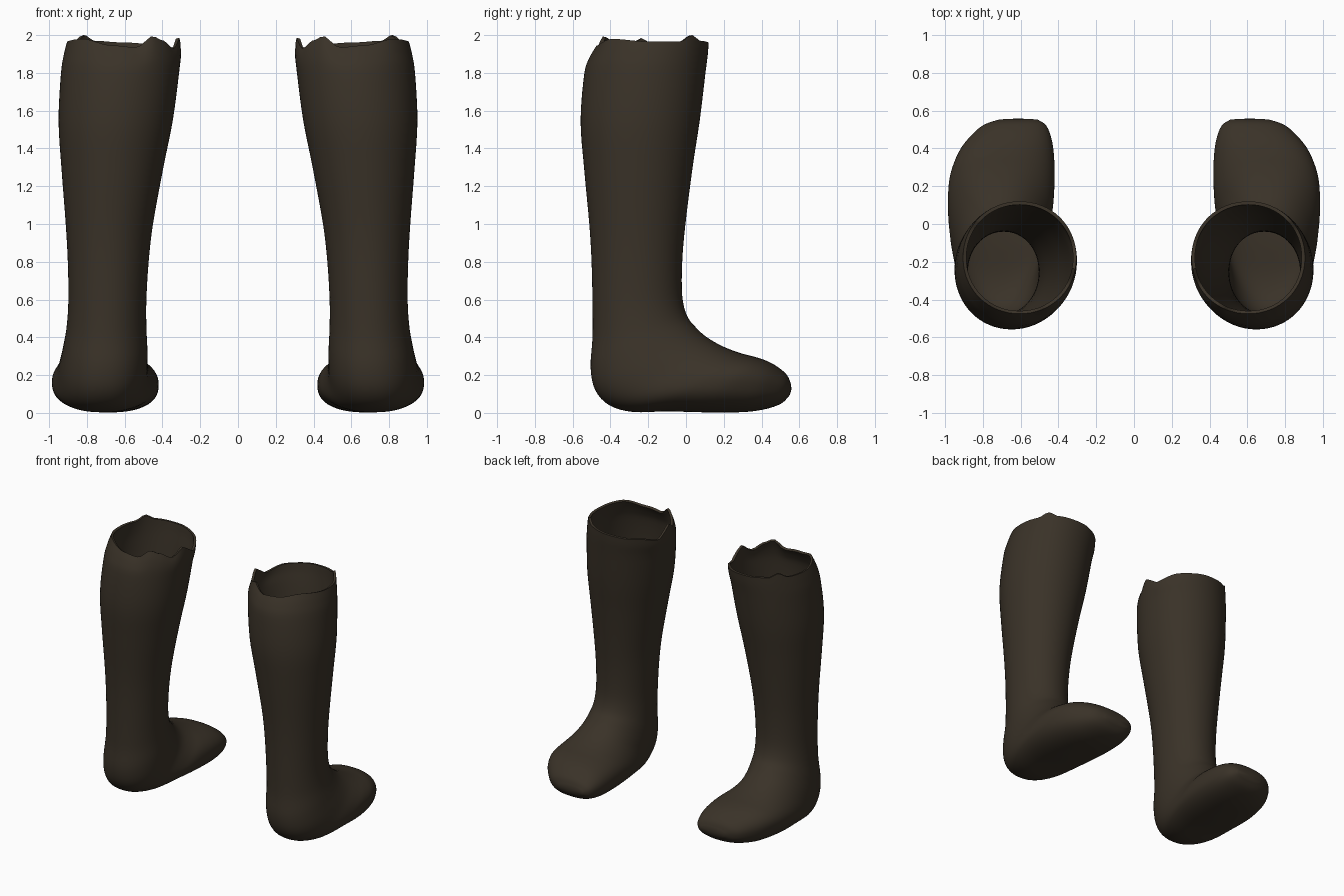
import bpy, bmesh, math
from mathutils import Vector

if "Cube" in bpy.data.objects:
    bpy.data.objects.remove(bpy.data.objects["Cube"])

SEG = 64      # points around each section
STEPS = 4     # smooth steps between sections

# Sections from rim to toe: back/sole y, z, front/instep y, z, outer x, inner x
SECTIONS = [
    (-0.475, 1.97, 0.120, 1.97, 0.905, 0.305),
    (-0.510, 1.90, 0.115, 1.90, 0.922, 0.302),
    (-0.538, 1.80, 0.103, 1.80, 0.937, 0.312),
    (-0.558, 1.55, 0.073, 1.55, 0.950, 0.345),
    (-0.540, 1.30, 0.035, 1.30, 0.935, 0.395),
    (-0.512, 1.00, -0.003, 1.00, 0.912, 0.450),
    (-0.500, 0.80, -0.020, 0.80, 0.901, 0.473),
    (-0.495, 0.58, -0.020, 0.62, 0.898, 0.485),
    (-0.495, 0.40, 0.005, 0.515, 0.907, 0.485),
    (-0.505, 0.24, 0.050, 0.455, 0.925, 0.480),
    (-0.480, 0.12, 0.100, 0.408, 0.942, 0.478),
    (-0.405, 0.04, 0.160, 0.370, 0.957, 0.475),
    (-0.280, 0.005, 0.230, 0.337, 0.975, 0.455),
    (-0.100, 0.008, 0.300, 0.313, 0.985, 0.430),
    (0.100, 0.003, 0.370, 0.295, 0.975, 0.420),
    (0.300, 0.004, 0.435, 0.272, 0.930, 0.424),
    (0.420, 0.020, 0.490, 0.240, 0.870, 0.438),
    (0.505, 0.050, 0.535, 0.200, 0.800, 0.465),
    (0.550, 0.095, 0.555, 0.155, 0.715, 0.510),
]

# Torn rim: angle in degrees (0 = inner side, 90 = toe side), height
RIM = [(0, 1.95), (12, 1.91), (45, 1.945), (90, 1.96), (122, 1.97), (135, 2.0),
       (150, 1.965), (180, 1.965), (225, 1.98), (260, 1.945), (284, 1.935),
       (302, 1.995), (312, 1.975), (332, 1.93), (350, 1.985), (360, 1.95)]


def rim_height(deg):
    for (a, za), (b, zb) in zip(RIM, RIM[1:]):
        if a <= deg <= b:
            t = (deg - a) / (b - a)
            t = t * t * (3 - 2 * t)
            return za + (zb - za) * t
    return 1.97


def smooth_rows(rows):
    """Pass a smooth curve through all sections."""
    out = []
    n = len(rows)
    for i in range(n - 1):
        p = [rows[max(0, i - 1)], rows[i], rows[i + 1], rows[min(n - 1, i + 2)]]
        for s in range(STEPS):
            t = s / STEPS
            out.append([0.5 * (2 * b + (c - a) * t + (2 * a - 5 * b + 4 * c - d) * t * t
                               + (3 * b - a - 3 * c + d) * t ** 3)
                        for a, b, c, d in zip(*p)])
    out.append(list(rows[-1]))
    return out


def power(v, e):
    return math.copysign(abs(v) ** e, v)


def make_boot(name, side, mat):
    bm = bmesh.new()
    rings = []
    rows = smooth_rows(SECTIONS)
    for k, (by, bz, fy, fz, xo, xi) in enumerate(rows):
        # the foot is a little squarer in section than the leg
        foot = min(1, max(0, (k / STEPS - 8) / 4))
        e = 2 / (2.05 + 0.3 * foot)
        cx, hw = (xo + xi) / 2, (xo - xi) / 2
        ring = []
        for j in range(SEG):
            a = 2 * math.pi * j / SEG
            u, w = power(math.cos(a), e), power(math.sin(a), e)
            x = cx + hw * u
            y = (by + fy) / 2 + (fy - by) / 2 * w
            z = (bz + fz) / 2 + (fz - bz) / 2 * w
            if z > 1.8:
                deg = math.degrees(math.atan2(y + 0.18, 0.61 - x)) % 360
                z += (rim_height(deg) - 1.97) * (z - 1.8) / 0.17
            ring.append(bm.verts.new((side * x, y, z)))
        rings.append(ring)
    for r0, r1 in zip(rings, rings[1:]):
        for j in range(SEG):
            q = (j + 1) % SEG
            bm.faces.new((r0[j], r0[q], r1[q], r1[j]))
    # rounded toe tip
    tip = bm.verts.new(sum((v.co for v in rings[-1]), Vector()) / SEG + Vector((0, 0.006, 0)))
    for j in range(SEG):
        bm.faces.new((rings[-1][j], rings[-1][(j + 1) % SEG], tip))
    bmesh.ops.recalc_face_normals(bm, faces=bm.faces[:])
    # the calf must face away from the leg axis
    bm.faces.ensure_lookup_table()
    f = bm.faces[SEG * STEPS * 3]
    c = f.calc_center_median()
    if f.normal.dot(Vector((c.x - side * 0.65, c.y + 0.24, 0))) < 0:
        bmesh.ops.reverse_faces(bm, faces=bm.faces[:])
    mesh = bpy.data.meshes.new(name)
    bm.to_mesh(mesh)
    bm.free()
    mesh.materials.append(mat)
    ob = bpy.data.objects.new(name, mesh)
    bpy.context.collection.objects.link(ob)
    # hollow shell
    shell = ob.modifiers.new("shell", 'SOLIDIFY')
    shell.thickness = 0.018
    shell.offset = -1
    bpy.ops.object.select_all(action='DESELECT')
    ob.select_set(True)
    bpy.context.view_layer.objects.active = ob
    bpy.ops.object.modifier_apply(modifier=shell.name)
    bpy.ops.object.shade_smooth_by_angle(angle=math.radians(50))


leather = bpy.data.materials.new("dark_brown_leather")
leather.diffuse_color = (0.042, 0.032, 0.021, 1)
leather.use_nodes = True
leather.node_tree.nodes["Principled BSDF"].inputs["Base Color"].default_value = leather.diffuse_color

make_boot("left_boot", -1, leather)
make_boot("right_boot", 1, leather)
